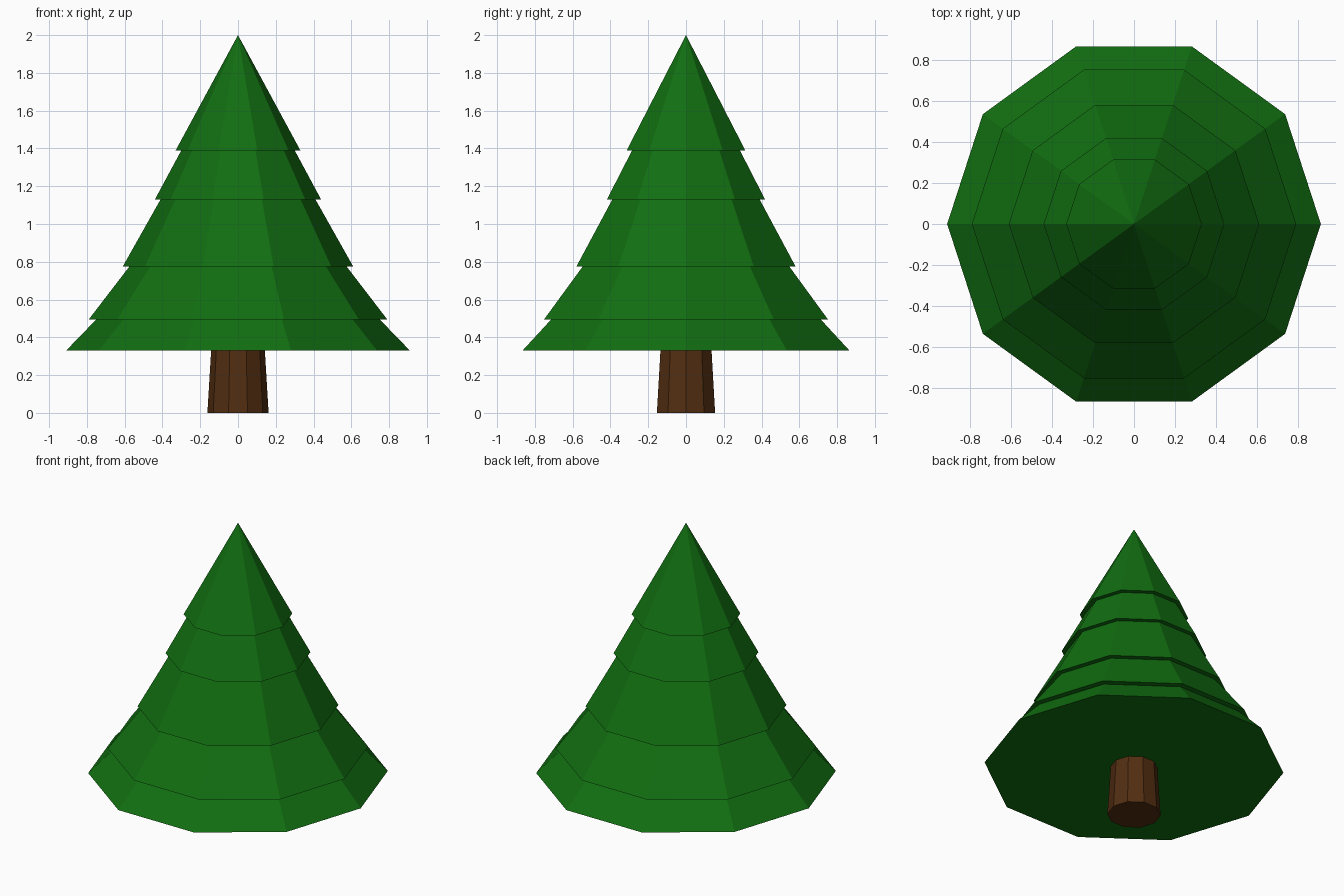
import bpy
import bmesh
import math
from mathutils import Matrix

SIDES = 10

cube = bpy.data.objects.get("Cube")
if cube:
    bpy.data.objects.remove(cube, do_unlink=True)


def make_material(name, colour):
    mat = bpy.data.materials.new(name)
    mat.use_nodes = True
    mat.diffuse_color = colour
    mat.node_tree.nodes["Principled BSDF"].inputs["Base Color"].default_value = colour
    return mat


def tapered_part(name, z_low, r_low, z_high, r_high, mat):
    """Closed flat-sided cone or frustum with a corner on the x axis."""
    bm = bmesh.new()
    place = Matrix.Translation((0, 0, (z_low + z_high) / 2)) @ Matrix.Rotation(math.pi / 2, 4, "Z")
    bmesh.ops.create_cone(bm, cap_ends=True, segments=SIDES, radius1=r_low,
                          radius2=r_high, depth=z_high - z_low, matrix=place)
    bmesh.ops.remove_doubles(bm, verts=bm.verts, dist=0.0001)
    bmesh.ops.recalc_face_normals(bm, faces=bm.faces)
    mesh = bpy.data.meshes.new(name)
    bm.to_mesh(mesh)
    bm.free()
    mesh.materials.append(mat)
    obj = bpy.data.objects.new(name, mesh)
    bpy.context.collection.objects.link(obj)
    return obj


green = make_material("needle green", (0.0056, 0.155, 0.0056, 1))
brown = make_material("bark brown", (0.084, 0.027, 0.0056, 1))

# Trunk, sunk slightly into the lowest tier
tapered_part("trunk", 0, 0.162, 0.35, 0.141, brown)

# Foliage tiers, bottom to top: base height, base radius, top height, top radius
tiers = [
    (0.33, 0.91, 0.495, 0.75),
    (0.495, 0.79, 0.775, 0.575),
    (0.775, 0.61, 1.13, 0.41),
    (1.13, 0.44, 1.39, 0.30),
    (1.39, 0.33, 2.0, 0),
]
for i, tier in enumerate(tiers, 1):
    tapered_part(f"foliage_tier_{i}", *tier, green)
